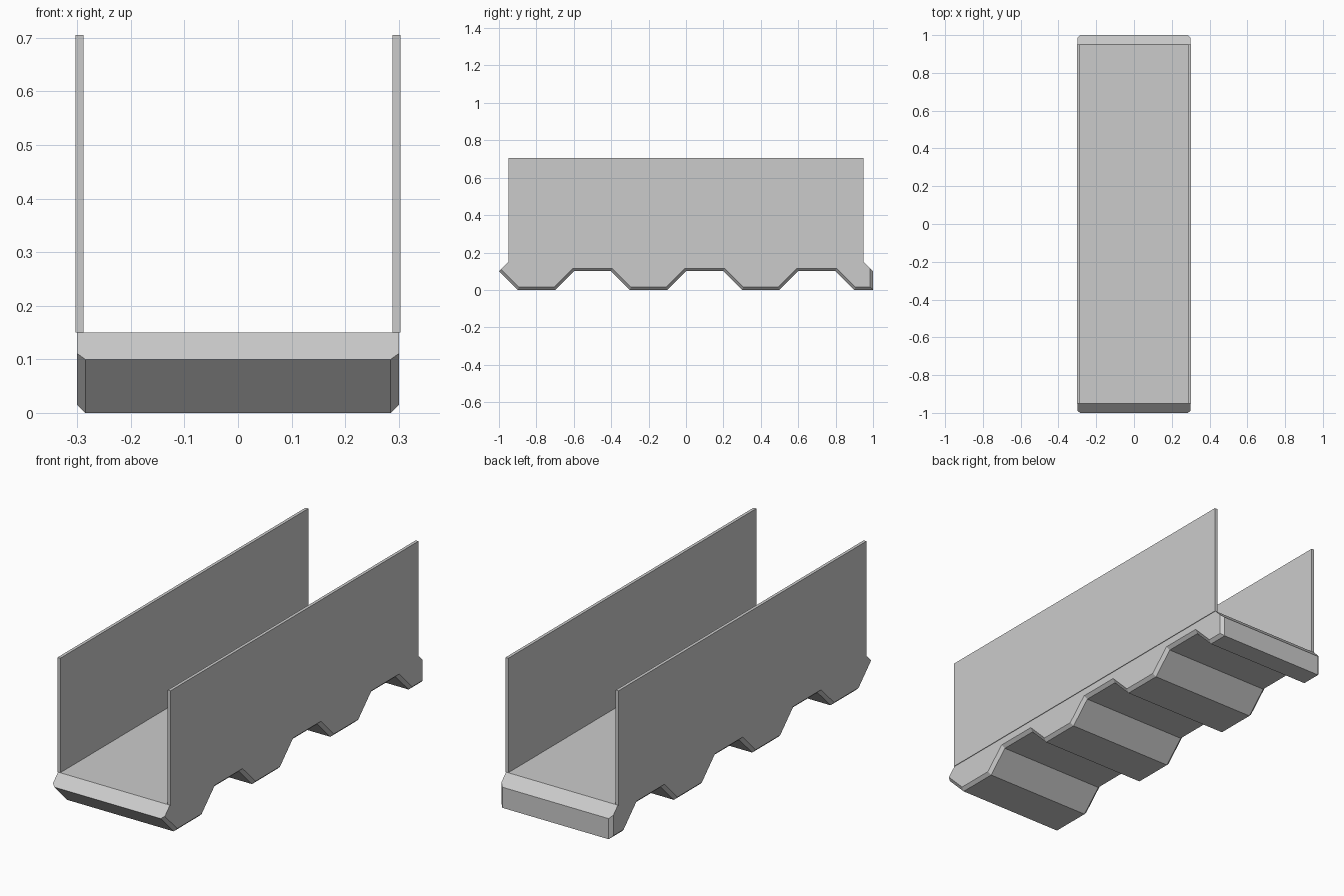
import bpy, bmesh

if "Cube" in bpy.data.objects:
    bpy.data.objects.remove(bpy.data.objects["Cube"])


def finish(name, bm):
    bmesh.ops.recalc_face_normals(bm, faces=bm.faces)
    mesh = bpy.data.meshes.new(name)
    bm.to_mesh(mesh)
    bm.free()
    obj = bpy.data.objects.new(name, mesh)
    bpy.context.collection.objects.link(obj)
    return obj


def box(name, lo, hi):
    bm = bmesh.new()
    bmesh.ops.create_cube(bm, size=1)
    for v in bm.verts:
        for i in range(3):
            v.co[i] = (lo[i] + hi[i]) / 2 + v.co[i] * (hi[i] - lo[i])
    return finish(name, bm)


# Toothed base: y-z profile extruded across x
W = 0.3
lower = [(-1, 0.1)]
for k in range(3):
    y = -0.9 + 0.6 * k
    lower += [(y, 0), (y + 0.2, 0), (y + 0.3, 0.1), (y + 0.5, 0.1)]
lower += [(0.9, 0), (1, 0), (1, 0.1)]
profile = lower + [(0.95, 0.15), (-0.95, 0.15)]

bm = bmesh.new()
left = [bm.verts.new((-W, y, z)) for y, z in profile]
right = [bm.verts.new((W, y, z)) for y, z in profile]
n = len(profile)
bm.faces.new(left)
bm.faces.new(right[::-1])
for i in range(n):
    j = (i + 1) % n
    bm.faces.new((left[i], right[i], right[j], left[j]))
bmesh.ops.recalc_face_normals(bm, faces=bm.faces)

# Chamfer along the toothed underside edges on both sides
edges = [bm.edges.get((s[i], s[i + 1]))
         for s in (left, right) for i in range(len(lower) - 1)]
bmesh.ops.bevel(bm, geom=edges, offset=0.015, offset_type='OFFSET',
                segments=1, profile=0.5, affect='EDGES', clamp_overlap=False)
finish("toothed_base", bm)

# Thin side walls
for side, name in ((-1, "left_wall"), (1, "right_wall")):
    xs = sorted((side * 0.288, side * 0.303))
    box(name, (xs[0], -0.95, 0.15), (xs[1], 0.95, 0.705))
